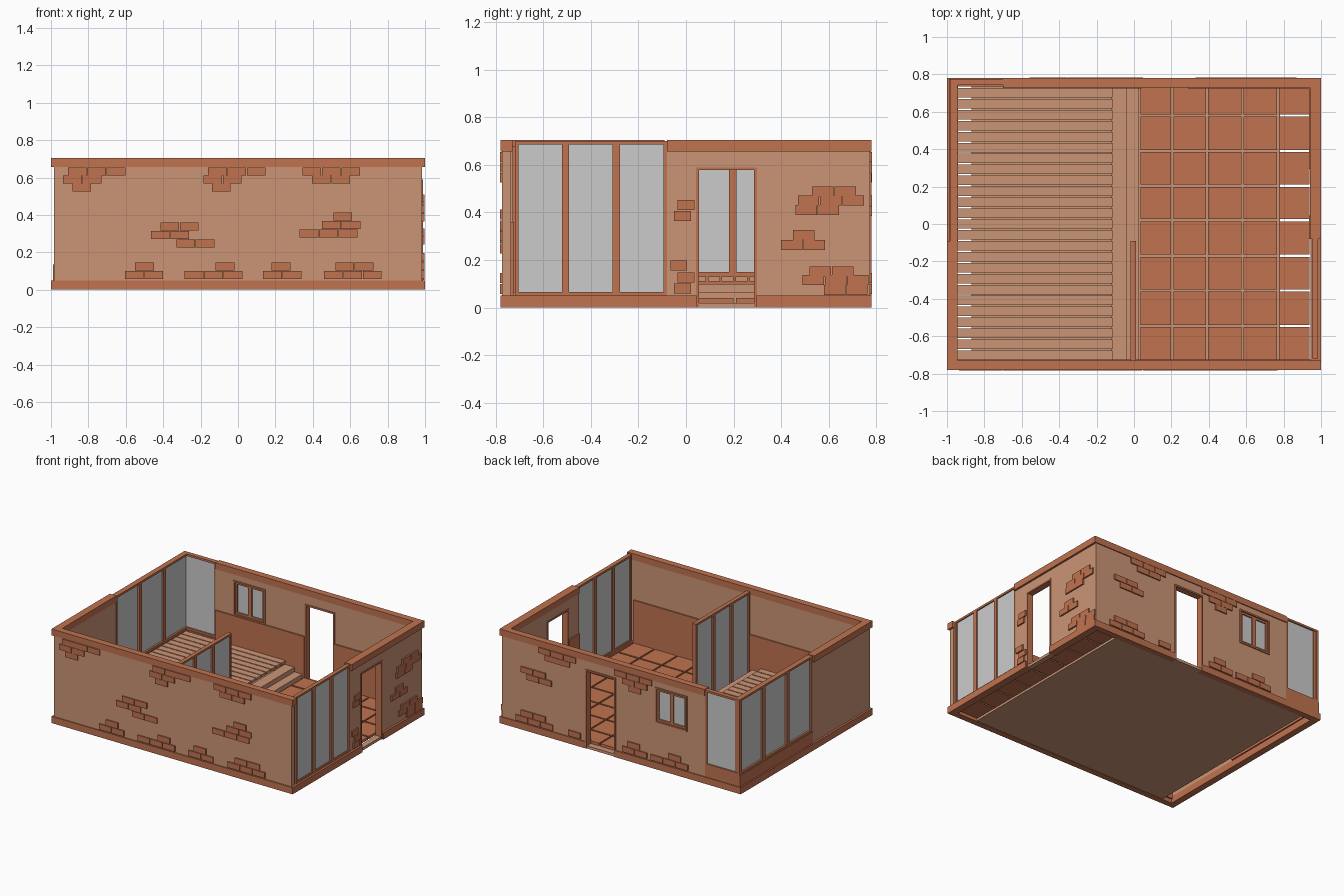
import bpy, bmesh


def material(name, rgb):
    m = bpy.data.materials.new(name)
    m.diffuse_color = (*rgb, 1)
    return m


TAN = material("plaster", (0.60, 0.30, 0.18))
CLAY = material("clay", (0.53, 0.17, 0.08))


def boxes(name, items, mat=None):
    """One object from boxes given as (x0, x1, y0, y1, z0, z1)."""
    bm = bmesh.new()
    for x0, x1, y0, y1, z0, z1 in items:
        r = bmesh.ops.create_cube(bm, size=1)
        for v in r["verts"]:
            v.co = ((x0 + x1) / 2 + v.co.x * (x1 - x0),
                    (y0 + y1) / 2 + v.co.y * (y1 - y0),
                    (z0 + z1) / 2 + v.co.z * (z1 - z0))
    me = bpy.data.meshes.new(name)
    bm.to_mesh(me)
    bm.free()
    ob = bpy.data.objects.new(name, me)
    bpy.context.collection.objects.link(ob)
    if mat:
        me.materials.append(mat)
    return ob


def span(axis, a0, a1, b0, b1, z0, z1):
    """Box running along an axis: a is the run, b the depth."""
    return (a0, a1, b0, b1, z0, z1) if axis == "x" else (b0, b1, a0, a1, z0, z1)


def screen(name, axis, a0, a1, b0, b1, z0, z1, n, f=0.015):
    """Row of framed glass panes."""
    frame, glass = [], []
    w, mid = (a1 - a0) / n, (b0 + b1) / 2
    for i in range(n):
        s, e = a0 + i * w, a0 + (i + 1) * w
        frame += [span(axis, s, s + f, b0, b1, z0, z1),
                  span(axis, e - f, e, b0, b1, z0, z1),
                  span(axis, s + f, e - f, b0, b1, z0, z0 + f),
                  span(axis, s + f, e - f, b0, b1, z1 - f, z1)]
        glass.append(span(axis, s + f, e - f, mid - 0.006, mid + 0.006, z0 + f, z1 - f))
    boxes(name + "_frame", frame, CLAY)
    boxes(name + "_glass", glass)


def bricks(name, axis, b0, b1, rows, w):
    """Exposed bricks; each row is (start, bottom, count)."""
    boxes(name, [span(axis, s + i * w, s + (i + 1) * w - 0.004, b0, b1, z, z + 0.042)
                 for s, z, n in rows for i in range(n)], CLAY)


# Walls
boxes("front_wall", [(-0.985, 0.985, -0.773, -0.735, 0.05, 0.66)], TAN)
boxes("left_wall", [(-0.985, -0.95, -0.735, -0.09, 0.05, 0.66)], TAN)
boxes("right_wall", [(0.945, 0.985, -0.08, 0.045, 0.05, 0.66),
                     (0.945, 0.985, 0.295, 0.735, 0.05, 0.66),
                     (0.945, 0.985, 0.045, 0.295, 0.59, 0.66)], TAN)
boxes("back_wall", [(-0.70, -0.55, 0.735, 0.773, 0.05, 0.66),
                    (-0.55, -0.29, 0.735, 0.773, 0.05, 0.35),
                    (-0.55, -0.29, 0.735, 0.773, 0.61, 0.66),
                    (-0.29, 0.04, 0.735, 0.773, 0.05, 0.66),
                    (0.04, 0.29, 0.735, 0.773, 0.59, 0.66),
                    (0.29, 0.985, 0.735, 0.773, 0.05, 0.66)], TAN)

# Plinth and wall cap
boxes("plinth", [(-1, 1, -0.78, -0.735, 0, 0.05),
                 (-1, -0.95, -0.735, 0.735, 0, 0.05),
                 (0.945, 1, -0.735, 0.045, 0, 0.05),
                 (0.945, 1, 0.295, 0.735, 0, 0.05),
                 (-1, 0.04, 0.735, 0.78, 0, 0.05),
                 (0.29, 1, 0.735, 0.78, 0, 0.05)], CLAY)
boxes("wall_cap", [(-1, 1, -0.78, -0.73, 0.657, 0.705),
                   (-1, -0.945, -0.73, -0.09, 0.657, 0.705),
                   (0.94, 1, -0.08, 0.73, 0.657, 0.705),
                   (-0.70, 1, 0.73, 0.78, 0.657, 0.705)], CLAY)
boxes("corner_sill", [(-0.99, -0.94, -0.09, 0.775, 0.05, 0.135),
                      (-0.94, -0.70, 0.735, 0.775, 0.05, 0.135)], CLAY)

# Interior lower wall panelling
boxes("wainscot", [(-0.95, 0.945, -0.735, -0.725, 0.03, 0.36),
                   (-0.70, 0.04, 0.725, 0.735, 0.03, 0.35),
                   (0.29, 0.945, 0.725, 0.735, 0.03, 0.36),
                   (0.935, 0.945, -0.08, 0.045, 0.03, 0.36),
                   (0.935, 0.945, 0.295, 0.725, 0.03, 0.36)], CLAY)

# Glass screens and window
screen("right_screen", "y", -0.72, -0.08, 0.955, 0.985, 0.05, 0.70, 3)
screen("left_screen", "y", -0.09, 0.77, -0.985, -0.945, 0.135, 0.70, 3)
screen("corner_screen", "x", -0.985, -0.70, 0.742, 0.775, 0.135, 0.70, 1)
screen("partition", "y", -0.73, -0.09, -0.02, 0.01, 0.04, 0.68, 3)
screen("back_window", "x", -0.54, -0.30, 0.74, 0.77, 0.36, 0.60, 2)


# Door and window surrounds
def surround(name, axis, a0, a1, b0, b1, z0, z1, sill=False, f=0.012):
    parts = [span(axis, a0, a0 + f, b0, b1, z0, z1),
             span(axis, a1 - f, a1, b0, b1, z0, z1),
             span(axis, a0 + f, a1 - f, b0, b1, z1 - f, z1)]
    if sill:
        parts.append(span(axis, a0 + f, a1 - f, b0, b1, z0, z0 + f))
    boxes(name, parts, CLAY)


surround("back_door_frame", "x", 0.04, 0.29, 0.73, 0.78, 0, 0.592)
surround("right_door_frame", "y", 0.042, 0.298, 0.94, 0.99, 0, 0.59)
surround("window_surround", "x", -0.552, -0.288, 0.73, 0.78, 0.348, 0.612, True)
boxes("door_thresholds", [(0.05, 0.28, 0.735, 0.775, 0, 0.02),
                          (0.945, 0.985, 0.05, 0.29, 0, 0.02)], TAN)

# Floor slab, tiles, steps and raised deck
boxes("floor_slab", [(-0.87, 0.78, -0.735, 0.735, 0.003, 0.02)], TAN)
xs = [0.03, 0.205, 0.39, 0.58, 0.77, 0.945]
ys = [-0.735, -0.545, -0.355, -0.17, 0.02, 0.205, 0.39, 0.58, 0.735]
g = 0.006
boxes("floor_tiles", [(a + g, b - g, c + g, d - g, 0.02, 0.04)
                      for a, b in zip(xs, xs[1:]) for c, d in zip(ys, ys[1:])], CLAY)
boxes("steps", [(-0.12, -0.04, -0.735, 0.735, 0.02, 0.10),
                (-0.04, 0.025, -0.735, 0.735, 0.02, 0.065)], TAN)
n, p = 25, 1.46 / 25
boxes("deck_planks", [(-0.955, -0.115, -0.73 + i * p + 0.004, -0.73 + (i + 1) * p - 0.004,
                       0.11, 0.13) for i in range(n)], TAN)

# Exposed brick patches
front_rows = [(-0.91, 0.612, 3), (-0.935, 0.568, 2), (-0.885, 0.525, 1),
              (-0.16, 0.612, 3), (-0.185, 0.568, 2), (-0.14, 0.525, 1),
              (0.345, 0.612, 3), (0.395, 0.568, 2),
              (-0.415, 0.317, 2), (-0.465, 0.272, 2), (-0.33, 0.227, 2),
              (0.51, 0.37, 1), (0.45, 0.325, 2), (0.33, 0.28, 3),
              (-0.55, 0.104, 1), (-0.605, 0.058, 2),
              (-0.12, 0.104, 1), (-0.285, 0.058, 3),
              (0.18, 0.104, 1), (0.135, 0.058, 2),
              (0.52, 0.104, 2), (0.46, 0.058, 3)]
bricks("front_bricks", "x", -0.782, -0.77, front_rows, 0.104)
right_rows = [(0.53, 0.468, 2), (0.47, 0.43, 3), (0.46, 0.39, 2),
              (0.45, 0.285, 1), (0.40, 0.243, 2),
              (0.52, 0.13, 2), (0.49, 0.095, 3), (0.58, 0.053, 2)]
bricks("right_bricks", "y", 0.98, 0.996, right_rows, 0.094)
bricks("door_side_bricks", "y", 0.98, 0.996,
       [(-0.035, 0.41, 1), (-0.05, 0.365, 1), (-0.065, 0.155, 1),
        (-0.035, 0.105, 1), (-0.05, 0.06, 1)], 0.074)
back_rows = [(0.37, 0.612, 3), (0.42, 0.568, 2),
             (-0.26, 0.612, 3), (-0.22, 0.568, 2), (-0.17, 0.525, 1),
             (0.62, 0.43, 2), (0.57, 0.385, 2),
             (0.62, 0.104, 2), (0.56, 0.058, 3), (0.33, 0.058, 1),
             (-0.16, 0.104, 1), (-0.22, 0.058, 2),
             (-0.50, 0.104, 1), (-0.56, 0.058, 3)]
bricks("back_bricks", "x", 0.77, 0.782, back_rows, 0.104)
